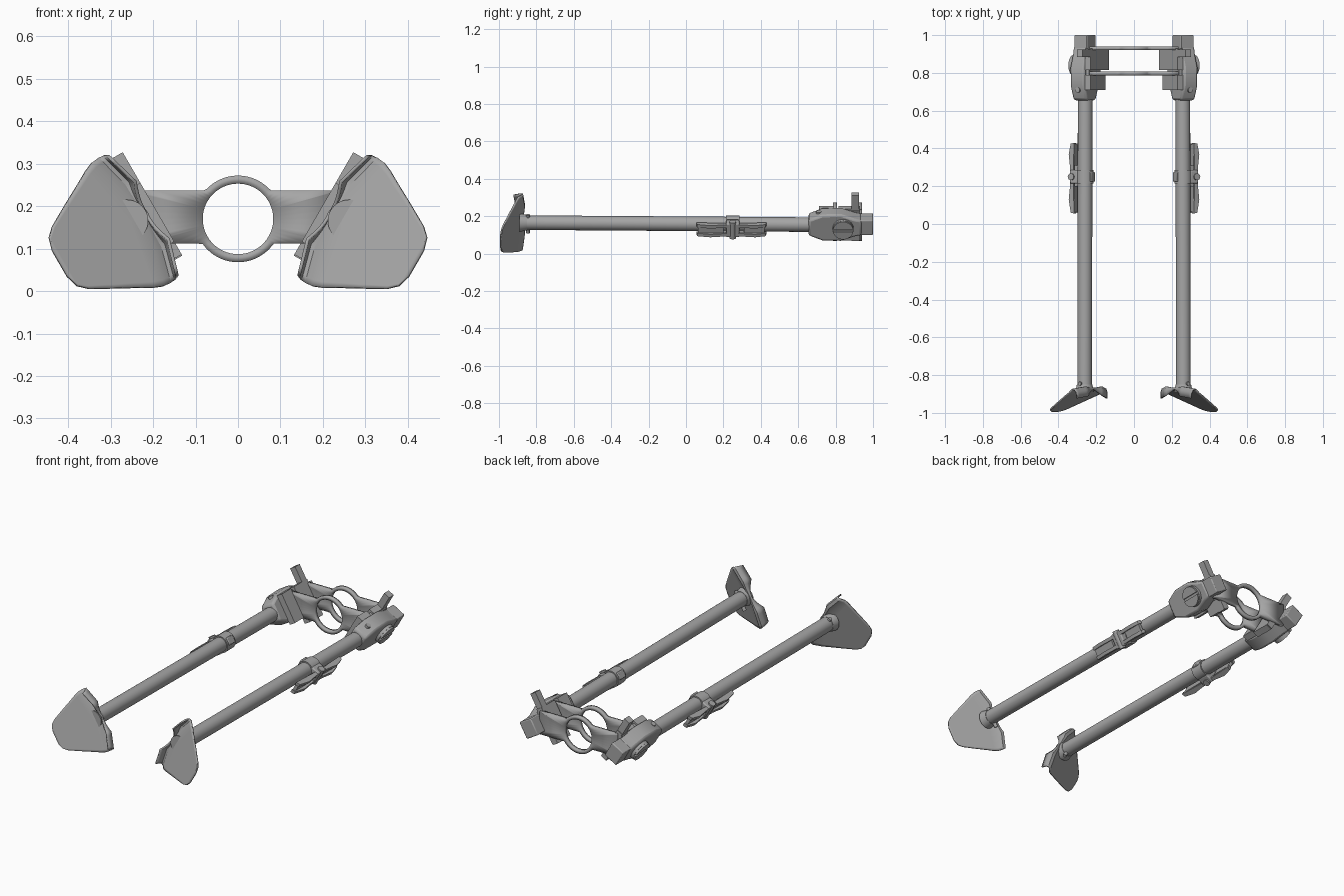
import bpy, bmesh
from math import sin, cos, pi, radians, atan2, hypot
from mathutils import Matrix, Vector

cube = bpy.data.objects.get("Cube")
if cube:
    bpy.data.objects.remove(cube, do_unlink=True)

steel = bpy.data.materials.new("grey_steel")
steel.use_nodes = True
GREY = (0.38, 0.38, 0.38, 1)
steel.diffuse_color = GREY
steel.node_tree.nodes["Principled BSDF"].inputs["Base Color"].default_value = GREY

# Leg frame: local x points outward and down, local y along the leg, local z across
LEG = Matrix.Translation((0.26, 0, 0.157)) @ Matrix.Rotation(radians(30), 4, 'Y')


def finish(name, bm, matrix=Matrix(), bevel=0, thick=0):
    bm.transform(matrix)
    bmesh.ops.recalc_face_normals(bm, faces=bm.faces)
    mesh = bpy.data.meshes.new(name)
    bm.to_mesh(mesh)
    bm.free()
    mesh.materials.append(steel)
    ob = bpy.data.objects.new(name, mesh)
    bpy.context.collection.objects.link(ob)
    if thick:
        mod = ob.modifiers.new("thickness", 'SOLIDIFY')
        mod.thickness, mod.offset = thick, 0
    if bevel:
        mod = ob.modifiers.new("bevel", 'BEVEL')
        mod.width, mod.segments = bevel, 2
    bpy.ops.object.select_all(action='DESELECT')
    bpy.context.view_layer.objects.active = ob
    ob.select_set(True)
    bpy.ops.object.shade_smooth_by_angle(angle=radians(35))
    return ob


def pair(name, build, **kw):
    """Make the part on the left leg and its mirror on the right leg."""
    for label, flip in (("left", 1), ("right", -1)):
        bm = bmesh.new()
        build(bm)
        finish(f"{label}_{name}", bm, Matrix.Diagonal((flip, 1, 1, 1)) @ LEG, **kw)


def prism(points, lo, hi, axis=0):
    """Extrude a profile along local x (axis 0, points y-z) or z (axis 2, points x-y)."""
    def build(bm):
        def at(p, d):
            return (d, *p) if axis == 0 else (*p, d)
        face = bm.faces.new([bm.verts.new(at(p, lo)) for p in points])
        out = bmesh.ops.extrude_face_region(bm, geom=[face])
        moved = [g for g in out["geom"] if isinstance(g, bmesh.types.BMVert)]
        bmesh.ops.translate(bm, verts=moved, vec=at((0, 0), hi - lo))
    return build


def box(x, y, z):
    return prism([(y[0], z[0]), (y[1], z[0]), (y[1], z[1]), (y[0], z[1])], *x)


def rod(a, b, r1, r2=None, sides=28):
    a, b = Vector(a), Vector(b)
    turn = (b - a).to_track_quat('Z', 'Y').to_matrix().to_4x4()
    def build(bm):
        bmesh.ops.create_cone(bm, cap_ends=True, segments=sides, radius1=r1,
                              radius2=r2 or r1, depth=(b - a).length,
                              matrix=Matrix.Translation((a + b) / 2) @ turn)
    return build


def mirrored(half):
    return half + [(y, -z) for y, z in reversed(half)]


# Leg tubes and end collars
pair("leg_tube", rod((-0.003, -0.87, 0.008), (0, 0.7, -0.003), 0.039))
pair("foot_collar", rod((-0.003, -0.89, 0.008), (-0.003, -0.85, 0.008), 0.05, 0.041))
pair("foot_bolt", rod((0, -0.845, -0.053), (0, -0.845, 0.058), 0.01, sides=12))


# Spade feet: flat plate whose inner edge curls forward on both sides of a notch
def foot(bm):
    flat = [(0.184, 0.035), (0.175, 0.066), (0.155, 0.085), (0.1, 0.116),
            (0.05, 0.143), (0.02, 0.16), (0, 0.168)]
    hook = [(-0.018, 0.018, 0.17), (-0.032, 0.02, 0.168), (-0.04, 0.004, 0.163),
            (-0.043, -0.028, 0.155)]
    steps = 24
    rows = []
    for i in range(len(flat) + len(hook)):
        row = []
        for j in range(steps + 1):
            t = 2 * j / steps - 1
            crease = -0.045 * (1 - abs(t))
            if i < len(flat):
                u, w = flat[i]
                u += crease * (1 - u / 0.184) * (i / 6) ** 2
                y = -0.895 - 0.52 * u
            else:
                du, dy, w = hook[i - len(flat)]
                k = 0.15 + 0.85 * min(1, abs(t) * 2) ** 1.5
                u = crease + du * k
                y = -0.895 - 0.52 * crease + dy * k
            row.append(bm.verts.new((u, y, t * w)))
        rows.append(row)
    for a, b in zip(rows, rows[1:]):
        for j in range(steps):
            bm.faces.new((a[j], a[j + 1], b[j + 1], b[j]))


pair("foot", foot, thick=0.008)

# Clamp collars with cam levers
pair("clamp_collar", rod((0, 0.215, 0), (0, 0.285, 0), 0.046))
pair("clamp_lug", box((0.02, 0.07), (0.215, 0.285), (-0.042, 0.042)), bevel=0.006)
pair("clamp_pin", rod((0.058, 0.25, -0.05), (0.058, 0.25, 0.05), 0.018, sides=16))
pair("clamp_inner_lug", box((-0.052, -0.03), (0.225, 0.275), (-0.02, 0.02)), bevel=0.004)
lever = [(0.045, 0.43), (0.066, 0.425), (0.078, 0.37), (0.07, 0.3), (0.07, 0.2),
         (0.078, 0.13), (0.066, 0.06), (0.045, 0.055), (0.05, 0.2), (0.05, 0.3)]
for side, lo in (("upper", 0.018), ("lower", -0.036)):
    pair(f"lever_{side}_arm", prism(lever, lo, lo + 0.018, axis=2))
for end, y in (("rear", (0.31, 0.42)), ("front", (0.065, 0.2))):
    pair(f"lever_{end}_web", box((0.045, 0.062), y, (-0.03, 0.03)))

# Hinge housings
pair("hinge_housing", prism(mirrored([(0.655, 0.048), (0.73, 0.08), (0.83, 0.082),
                                      (0.9, 0.055), (0.94, 0.046)]), -0.042, 0.045), bevel=0.012)
pair("hinge_tail", box((-0.04, 0.04), (0.86, 1.0), (-0.046, 0.046)), bevel=0.005)
pair("housing_screw", rod((0, 0.71, 0.06), (0, 0.71, 0.079), 0.014, sides=12))


# Round pivot heads with a screwdriver slot
def pivot(bm):
    for s in (-1, 1):
        half = [(0.84 + 0.054 * sin(a), s * 0.054 * cos(a))
                for a in [radians(-83 + 166 * i / 20) for i in range(21)]]
        prism(half, 0.058, 0.07)(bm)


pair("pivot_head", pivot)
pair("pivot_base", rod((0.03, 0.84, 0), (0.06, 0.84, 0), 0.056))

# Slanted brackets joining the housings to the cross plates
pair("bracket_plate", box((-0.075, -0.04), (0.815, 0.93), (-0.125, 0.07)))
pair("bracket_front_plate", box((-0.075, -0.04), (0.71, 0.79), (-0.09, 0.07)))
pair("bracket_bridge", box((-0.06, -0.035), (0.71, 0.93), (-0.06, 0.06)))
pair("bracket_post", box((-0.075, -0.04), (0.885, 0.925), (-0.128, 0.153)))


# Cross plates with a central ring
def ring_plate(bm):
    r_in, r_out, arm, low, high = 0.083, 0.102, 0.235, -0.058, 0.067
    corners = [atan2(z, s * arm) for z in (low, high) for s in (-1, 1)]
    angles = sorted([2 * pi * i / 72 - pi + 0.01 for i in range(72)] + corners)
    inner, outer = [], []
    for a in angles:
        c, s = cos(a), sin(a)
        reach = min(arm / max(abs(c), 1e-6), (high if s > 0 else low) / (s or 1e-6))
        reach = max(reach, r_out)
        inner.append(bm.verts.new((r_in * c, 0, r_in * s)))
        outer.append(bm.verts.new((reach * c, 0, reach * s)))
    for i in range(len(angles)):
        j = (i + 1) % len(angles)
        bm.faces.new((inner[i], inner[j], outer[j], outer[i]))


for label, y in (("front", 0.797), ("rear", 0.93)):
    bm = bmesh.new()
    ring_plate(bm)
    finish(f"{label}_ring_plate", bm, Matrix.Translation((0, y, 0.17)), thick=0.02)
